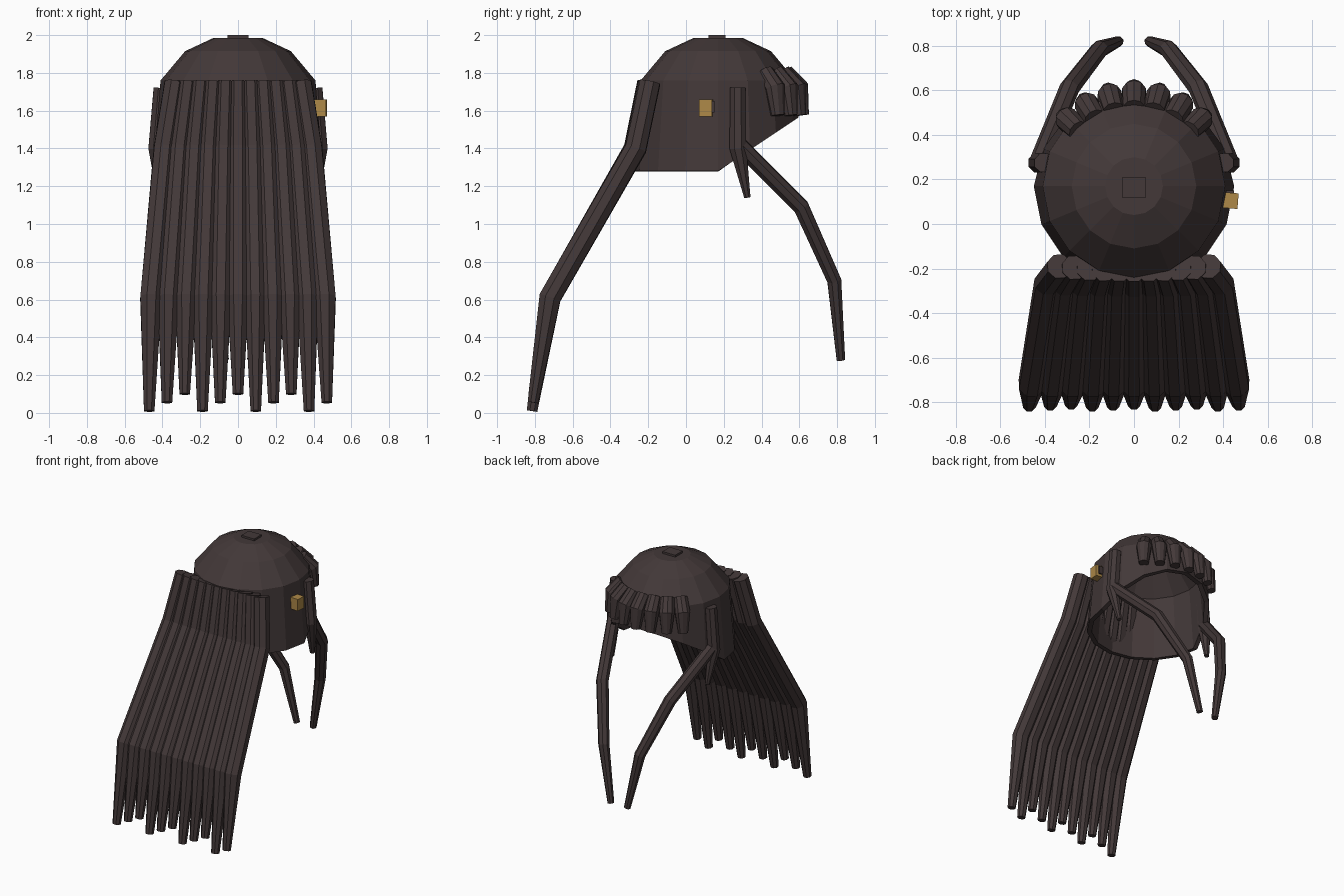
import bpy, bmesh, math
from mathutils import Vector

if "Cube" in bpy.data.objects:
    bpy.data.objects.remove(bpy.data.objects["Cube"])


def material(name, rgb):
    m = bpy.data.materials.new(name)
    m.diffuse_color = (*rgb, 1)
    m.use_nodes = True
    m.node_tree.nodes["Principled BSDF"].inputs["Base Color"].default_value = m.diffuse_color
    return m


HAIR = material("dark_brown_hair", (0.056, 0.040, 0.040))
GOLD = material("gold", (0.42, 0.25, 0.065))
CY = 0.17  # y of the head centre


def finish(bm, name, mat):
    bmesh.ops.recalc_face_normals(bm, faces=bm.faces)
    me = bpy.data.meshes.new(name)
    bm.to_mesh(me)
    bm.free()
    me.materials.append(mat)
    ob = bpy.data.objects.new(name, me)
    bpy.context.collection.objects.link(ob)
    return ob


def skin(bm, rings):
    for a, b in zip(rings, rings[1:]):
        n = len(a)
        for i in range(n):
            bm.faces.new((a[i], a[(i + 1) % n], b[(i + 1) % n], b[i]))


def strand(name, path, radii, sides=8):
    """Tapered tube along a path, with capped ends."""
    pts = [Vector(p) for p in path]
    bm = bmesh.new()
    rings = []
    for k, p in enumerate(pts):
        before = (p - pts[k - 1]).normalized() if k else Vector()
        after = (pts[k + 1] - p).normalized() if k < len(pts) - 1 else Vector()
        t = (before + after).normalized()
        u = t.cross(Vector((0, 1, 0.3))).normalized()
        v = t.cross(u)
        rings.append([bm.verts.new(p + radii[k] * (
            u * math.cos(math.tau * (i + .5) / sides) + v * math.sin(math.tau * (i + .5) / sides)))
            for i in range(sides)])
    skin(bm, rings)
    bm.faces.new(rings[0])
    bm.faces.new(rings[-1])
    return finish(bm, name, HAIR)


def box(name, centre, size, mat, turn=0):
    bm = bmesh.new()
    bmesh.ops.create_cube(bm, size=1)
    for v in bm.verts:
        v.co = Vector(v.co[i] * size[i] for i in range(3))
    ob = finish(bm, name, mat)
    ob.location = centre
    ob.rotation_euler.z = turn
    return ob


# Scalp cap: faceted shell, cut away on a slope over the face
bm = bmesh.new()
rings = []
for r, z in [(0.13, 1.985), (0.28, 1.915), (0.41, 1.76), (0.45, 1.28)]:
    rings.append([bm.verts.new((r * math.cos(math.tau * i / 16),
                                CY + r * math.sin(math.tau * i / 16), z)) for i in range(16)])
skin(bm, rings)
bm.faces.new(rings[0])
bmesh.ops.bisect_plane(bm, geom=bm.verts[:] + bm.edges[:] + bm.faces[:],
                       plane_co=(0, CY, 1.28), plane_no=(0, 0.30, -0.45), clear_outer=True)
cap = finish(bm, "scalp_cap", HAIR)
# make the shell normals point outward before thickening inward
if cap.data.polygons[0].normal.dot(cap.data.polygons[0].center - Vector((0, CY, 1.6))) < 0:
    cap.data.flip_normals()
shell = cap.modifiers.new("thickness", 'SOLIDIFY')
shell.thickness = 0.035
shell.offset = -1

# Crown plate
box("crown_plate", (0, 0.165, 1.985), (0.11, 0.09, 0.03), HAIR)

# Long locks down the back, with staggered tips
for i in range(11):
    s = (i - 5) / 5
    tip = (0.01, 0.055, 0.10)[i % 3]
    strand("back_lock", [(0.335 * s, -0.205 + 0.015 * s * s, 1.75),
                         (0.39 * s, -0.275 + 0.01 * s * s, 1.40),
                         (0.46 * s, -0.72, 0.61),
                         (0.47 * s, -0.815 + 0.1 * (tip - 0.01), tip)],
           [0.058, 0.06, 0.062, 0.03])

# Short curls over the forehead
for i in range(7):
    a = math.radians(90 + (i - 3) * 15)
    strand("fringe_curl", [(r * math.cos(a), CY + r * math.sin(a), z)
                           for r, z in [(0.35, 1.80), (0.425, 1.72), (0.445, 1.575)]],
           [0.05, 0.056, 0.036], 10)

# Side strands framing the face
for s in (-1, 1):
    strand("short_side_strand", [(s * 0.405, 0.275, 1.72), (s * 0.43, 0.275, 1.40),
                                 (s * 0.41, 0.325, 1.14)], [0.045, 0.048, 0.018])
    strand("long_side_strand", [(s * 0.425, 0.28, 1.42), (s * 0.29, 0.61, 1.09),
                                (s * 0.155, 0.785, 0.70), (s * 0.07, 0.82, 0.28)],
           [0.045, 0.045, 0.04, 0.024])

# Gold bead and the dark clip that holds it
box("gold_bead", (0.435, 0.105, 1.615), (0.065, 0.07, 0.09), GOLD, -0.08)
box("bead_clip", (0.43, 0.13, 1.62), (0.04, 0.04, 0.06), HAIR)
